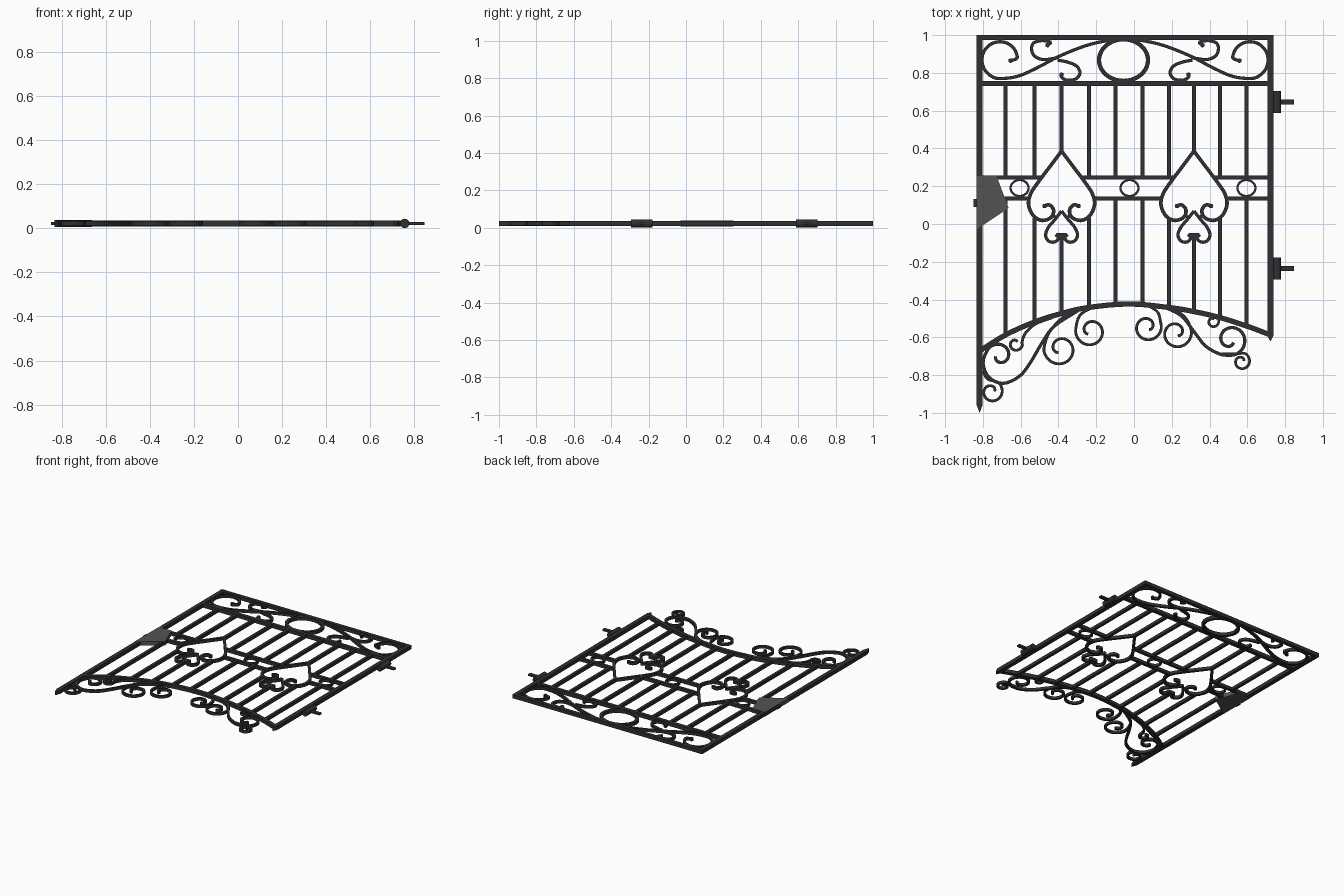
import bpy, bmesh, math
from mathutils import Vector

if "Cube" in bpy.data.objects:
    bpy.data.objects.remove(bpy.data.objects["Cube"])

ZC = 0.0225   # mid plane of the gate
S = 189.0     # sketch scale: 189 sketch units per model unit, y down


def u(p):
    return Vector(((p[0] - 1134.5) / S, (225 - p[1]) / S))


def mat(name, c):
    m = bpy.data.materials.new(name)
    m.diffuse_color = (*c, 1)
    m.use_nodes = True
    m.node_tree.nodes["Principled BSDF"].inputs["Base Color"].default_value = m.diffuse_color
    return m


IRON = mat("dark_iron", (0.03, 0.03, 0.032))
STEEL = mat("grey_steel", (0.092, 0.088, 0.085))


def finish(name, bm, m=IRON):
    bmesh.ops.recalc_face_normals(bm, faces=bm.faces)
    me = bpy.data.meshes.new(name)
    bm.to_mesh(me)
    bm.free()
    me.materials.append(m)
    ob = bpy.data.objects.new(name, me)
    bpy.context.collection.objects.link(ob)
    return ob


def plate(name, pts, h, m=IRON):
    """Flat outline in sketch units, extruded to thickness h around the mid plane."""
    bm = bmesh.new()
    f = bm.faces.new([bm.verts.new((*u(p), ZC - h / 2)) for p in pts])
    r = bmesh.ops.extrude_face_region(bm, geom=[f])
    bmesh.ops.translate(bm, vec=(0, 0, h), verts=[v for v in r["geom"] if isinstance(v, bmesh.types.BMVert)])
    return finish(name, bm, m)


def bar(name, x0, x1, y0, y1, h=0.024):
    return plate(name, [(x0, y0), (x1, y0), (x1, y1), (x0, y1)], h)


def smooth(pts, n=4):
    """Catmull-Rom through the points."""
    P = [Vector(p) for p in pts]
    P = [2 * P[0] - P[1]] + P + [2 * P[-1] - P[-2]]
    out = []
    for i in range(1, len(P) - 2):
        a, b, c, d = P[i - 1:i + 3]
        for k in range(n):
            t = k / n
            out.append(0.5 * (2 * b + (c - a) * t + (2 * a - 5 * b + 4 * c - d) * t * t + (3 * b - a - 3 * c + d) * t ** 3))
    return out + [P[-2]]


def ribbon(name, pts, w=3.0, h=0.02, closed=False):
    """Rectangular iron strip of width w (sketch units) swept along a path."""
    path = [Vector(p) for p in pts] if closed else smooth(pts)
    n = len(path)
    bm = bmesh.new()
    rings = []
    for i, p in enumerate(path):
        a = path[(i - 1) % n] if closed else path[max(i - 1, 0)]
        b = path[(i + 1) % n] if closed else path[min(i + 1, n - 1)]
        t = (b - a).normalized()
        o = Vector((-t.y, t.x)) * w / 2
        rings.append([bm.verts.new((*u(q), ZC + z)) for q, z in
                      ((p - o, -h / 2), (p + o, -h / 2), (p + o, h / 2), (p - o, h / 2))])
    for i in range(n if closed else n - 1):
        r, s = rings[i], rings[(i + 1) % n]
        for k in range(4):
            bm.faces.new((r[k], r[(k + 1) % 4], s[(k + 1) % 4], s[k]))
    if not closed:
        bm.faces.new(rings[0])
        bm.faces.new(rings[-1])
    return finish(name, bm)


def spiral(c, r0, r1, a0, sweep, power=1.6):
    n = max(6, int(abs(sweep) / 28))
    out = []
    for i in range(n + 1):
        t = i / n
        r = r0 + (r1 - r0) * t ** power
        a = math.radians(a0 + sweep * t)
        out.append((c[0] + r * math.cos(a), c[1] + r * math.sin(a)))
    return out


def ring(name, cx, cy, rx, ry, w, h=0.02):
    pts = [(cx + rx * math.cos(i * math.tau / 40), cy + ry * math.sin(i * math.tau / 40)) for i in range(40)]
    return ribbon(name, pts, w, h, True)


def mirrored(pts, ax):
    return [(2 * ax - p[0], p[1]) for p in pts]


def knob(name, p, r=2.3):
    return plate(name, [(p[0] + r * math.cos(i * math.tau / 10), p[1] + r * math.sin(i * math.tau / 10)) for i in range(10)], 0.021)


# pointed posts and top rails
plate("left_post", [(977, 36), (983, 36), (983, 406), (980, 414), (977, 406)], 0.028)
plate("right_post", [(1268, 36), (1274, 36), (1274, 337), (1271, 342.5), (1268, 337)], 0.028)
bar("top_rail", 983, 1268, 36, 41, 0.027)
bar("second_rail", 983, 1268, 82, 87, 0.027)

# arched bottom rail
arch = [(980, 352), (1006, 336), (1035, 323), (1062, 314.5), (1089, 308.5), (1130, 305),
        (1169, 308.5), (1194, 312.5), (1220, 318.5), (1247, 327), (1271, 336)]
ribbon("arched_rail", arch, 5.2, 0.027)


def arch_y(x):
    for a, b in zip(arch, arch[1:]):
        if a[0] <= x <= b[0]:
            return a[1] + (b[1] - a[1]) * (x - a[0]) / (b[0] - a[0])


# vertical bars, broken between the middle rails and at the spades
SPADES = (1062, 1194.5)
for x in (1006, 1035, 1062, 1089.5, 1116, 1143, 1169.5, 1194.5, 1220.5, 1247):
    top, low = (152, 237) if x in SPADES else (178, 199)
    if x in (1035, 1089.5, 1169.5, 1220.5):
        low = 219
    bar("upper_bar", x - 2, x + 2, 86, top)
    bar("lower_bar", x - 2, x + 2, low, arch_y(x))

# middle rails between the spades
for y, spans in ((178.7, ((983, 1042), (1082, 1175), (1214, 1268))), (199.5, ((983, 1031), (1094, 1163), (1226, 1268)))):
    for a, b in spans:
        bar("middle_rail", a, b, y - 2, y + 2)
for x in (1020, 1130, 1247):
    ring("small_ring", x, 189, 9, 8, 2.2)

# spade ornaments: large and small mirrored curls
big = [(0, 152), (-12, 168), (-24, 184), (-31, 195), (-33, 206), (-28, 217), (-19, 221.5), (-10, 218), (-8, 211), (-12, 206), (-18, 207)]
small = [(0, 212), (-7, 221), (-13, 228), (-16, 236), (-13, 242), (-7, 243), (-3, 239), (-6, 235.5)]
link = [(-9, 216), (-5, 218), (0, 212)]
for cx in SPADES:
    for s in (-1, 1):
        for nm, pts, w in (("spade_curl", big, 3.6), ("spade_foot", small, 3.2), ("spade_link", link, 3)):
            ribbon(nm, [(cx + s * p[0], p[1]) for p in pts], w, 0.022)
        knob("spade_knob", (cx - s * 17, 207))
    bar("spade_tie", cx - 5, cx + 5, 234, 237)

# top panel: ring and mirrored scrolls
ring("top_ring", 1124, 61, 24.5, 20.8, 4.2, 0.024)
main = [(1125.5, 39.5), (1105, 42), (1085, 47), (1060, 57), (1035, 70), (1017, 77.5)] + \
    spiral((1001, 60.5), 19, 17, 95, 255) + [(1016, 60), (1010, 62)]
upper = [(1048, 46), (1051, 43), (1042, 41.5), (1034, 44), (1032, 50), (1035, 57), (1044, 60.5), (1056, 59)]
lower = [(1058, 61), (1068, 63), (1077, 67), (1080.5, 74), (1076, 80), (1067, 81), (1062, 78), (1062, 75)]
for side in range(2):
    for nm, pts, end in (("top_scroll", main, (1011, 61.5)), ("upper_curl", upper, (1048, 46)), ("lower_curl", lower, (1062, 75.5))):
        pts, e = (mirrored(pts, 1125.5), mirrored([end], 1125.5)[0]) if side else (pts, end)
        ribbon(nm, pts, 3.2)
        knob("scroll_knob", e)

# scrolls hanging under the arch, left side
ribbon("left_large_scroll", [(1078, 312), (1055, 327), (1043, 343), (1030, 365), (1019, 378), (1003, 384.5), (989, 378), (983.5, 364)]
       + spiral((1000, 357), 13.5, 4, 205, 330, 1.0), 3.2)
ribbon("left_small_curl", [(1052, 319), (1036, 325), (1026, 334)] + spiral((1016, 345), 7, 3, -20, 330), 2.8)
ribbon("left_foot_curl", [(983, 372), (988, 380)] + spiral((992, 392.5), 11, 3, -60, 420), 2.8)
ribbon("left_outer_curl", [(1080, 311), (1064, 318), (1050, 333)] + spiral((1060.5, 350), 16, 4, 185, -430), 2.8)
ribbon("left_inner_curl", [(1104, 307), (1090, 310), (1080, 317)] + spiral((1091, 332), 15, 4, 195, -430), 2.8)

# scrolls hanging under the arch, right side
ribbon("right_inner_curl", [(1134, 306), (1148, 307), (1158, 313)] + spiral((1148, 328), 14, 3, -20, 440), 2.8)
ribbon("right_outer_curl", [(1160, 307), (1174, 310), (1186, 319)] + spiral((1177, 334), 15, 3, -15, 440), 2.8)
ribbon("right_large_scroll", [(1165, 308), (1182, 317), (1194, 332), (1206, 347), (1220, 355)]
       + spiral((1231, 341), 15.5, 4, 100, -420), 3.2)
ribbon("right_small_curl", [(1196, 313), (1209, 315)] + spiral((1213.5, 322.5), 6, 2.5, -60, 360), 2.6)
ribbon("right_foot_curl", [(1222, 355), (1234, 355)] + spiral((1242, 362.5), 8.5, 2.5, -70, 420), 2.6)

# lock plate and latch
plate("lock_plate", [(977, 177), (997, 177), (1009, 209), (977, 230.5)], 0.031, STEEL)
bar("latch_bolt", 973.8, 978, 200, 208, 0.012)

# hinges: barrel, mounting tab and pin
for y in (103, 269.5):
    bar("hinge_tab", 1272, 1279, y - 8, y + 9, 0.024)
    bpy.ops.mesh.primitive_cylinder_add(vertices=16, radius=0.0215, depth=0.115, location=(0.757, (225 - y) / S, ZC), rotation=(math.pi / 2, 0, 0))
    ob = bpy.context.object
    ob.name = "hinge_barrel"
    ob.data.materials.append(IRON)
    bpy.ops.object.shade_smooth_by_angle()
    bar("hinge_pin", 1279, 1294.8, y - 2.6, y + 2.6, 0.012)
